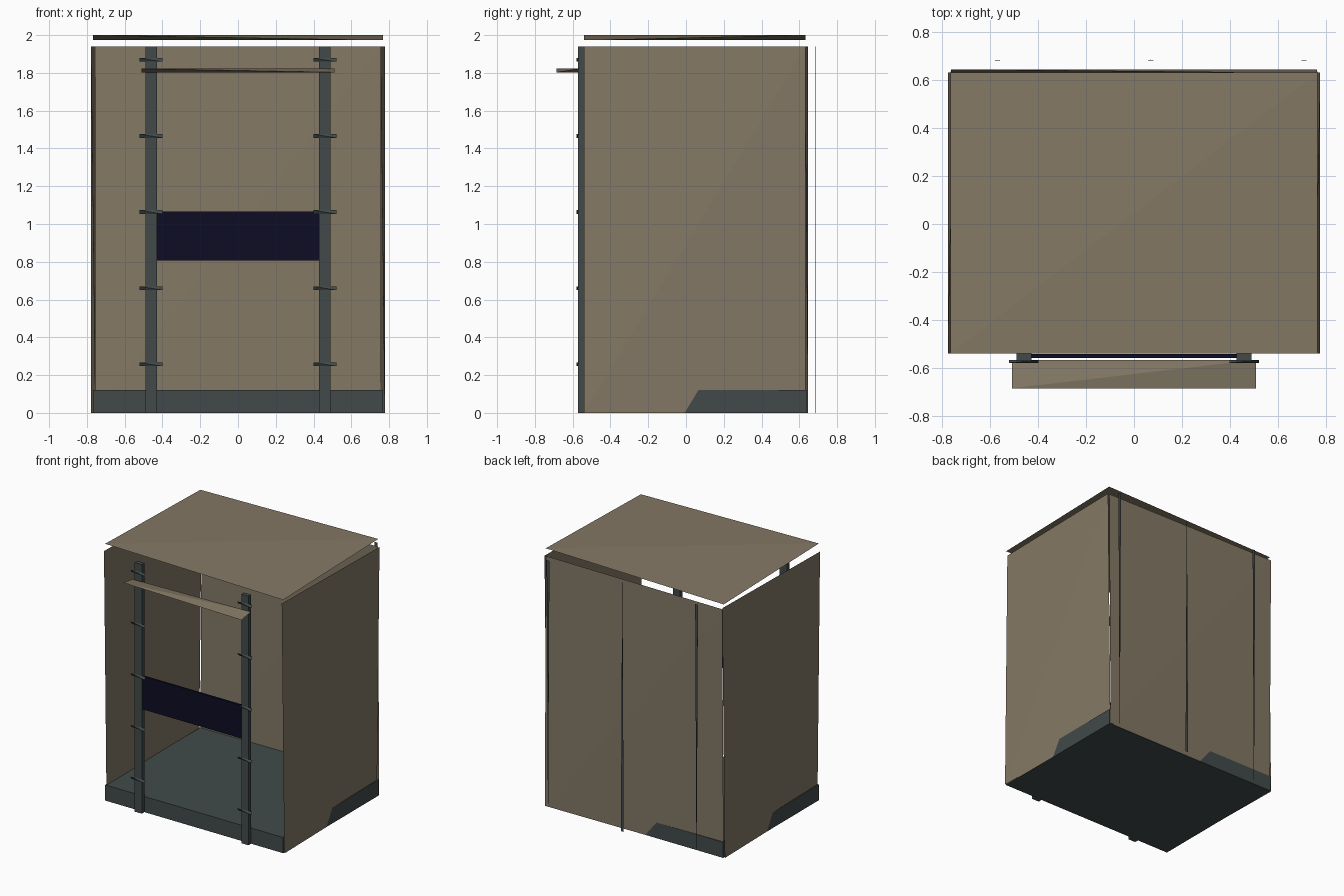
import bpy
import bmesh

if "Cube" in bpy.data.objects:
    bpy.data.objects.remove(bpy.data.objects["Cube"], do_unlink=True)


def make_material(name, rgb):
    mat = bpy.data.materials.new(name)
    mat.use_nodes = True
    color = (*rgb, 1.0)
    mat.diffuse_color = color
    mat.node_tree.nodes["Principled BSDF"].inputs["Base Color"].default_value = color
    return mat


tan = make_material("tan panel", (0.23, 0.19, 0.13))
slate = make_material("slate frame", (0.054, 0.068, 0.068))
navy = make_material("navy board", (0.004, 0.004, 0.017))


def finish(name, bm, mat):
    bmesh.ops.recalc_face_normals(bm, faces=bm.faces[:])
    mesh = bpy.data.meshes.new(name)
    bm.to_mesh(mesh)
    bm.free()
    mesh.materials.append(mat)
    obj = bpy.data.objects.new(name, mesh)
    bpy.context.collection.objects.link(obj)


def box(name, lo, hi, mat):
    bm = bmesh.new()
    bmesh.ops.create_cube(bm, size=1)
    for v in bm.verts:
        for i in range(3):
            v.co[i] = lo[i] if v.co[i] < 0 else hi[i]
    finish(name, bm, mat)


def four_corner_solid(name, points, mat):
    bm = bmesh.new()
    verts = [bm.verts.new(p) for p in points]
    for skip in range(4):
        bm.faces.new([v for i, v in enumerate(verts) if i != skip])
    finish(name, bm, mat)


def twisted_panel(name, lo, hi, mat, parity=1):
    """Thin folded panel spanning alternate corners of a box."""
    ends = (lo, hi)
    points = [(ends[i][0], ends[j][1], ends[k][2])
              for i in (0, 1) for j in (0, 1) for k in (0, 1)
              if (i + j + k) % 2 == parity]
    four_corner_solid(name, points, mat)


def tapered_strip(name, x, y, wide_z, thin_z):
    """Sliver that is broad at one end and narrow at the other."""
    w, d = 0.012, 0.002
    four_corner_solid(name, [(x - w, y, wide_z), (x + w, y, wide_z),
                             (x, y - d, thin_z), (x, y + d, thin_z)], slate)


FRONT, BACK, TOP = -0.54, 0.637, 1.94

# Floor slab
box("floor", (-0.767, FRONT, 0), (0.767, BACK, 0.122), slate)

# Walls and roof
twisted_panel("left_wall", (0.755, FRONT, 0), (0.777, 0.632, TOP), tan)
twisted_panel("right_wall", (-0.777, FRONT, 0), (-0.755, 0.632, TOP), tan)
twisted_panel("back_wall", (-0.765, 0.63, 0), (0.765, 0.646, TOP), tan, parity=0)
twisted_panel("roof", (-0.767, FRONT, 1.973), (0.767, 0.632, 2.0), tan)

# Awning over the opening
twisted_panel("awning", (-0.51, -0.686, 1.803), (0.51, -0.567, 1.822), tan)

# Front posts with their brackets
for side, label in ((1, "left"), (-1, "right")):
    x = 0.46 * side
    box(label + "_post", (x - 0.031, -0.572, 0), (x + 0.031, FRONT, TOP), slate)
    for n in range(5):
        z = 0.257 + 0.403 * n
        twisted_panel(f"{label}_bracket_{n + 1}",
                      (x - 0.061, -0.58, z - 0.01),
                      (x + 0.061, -0.568, z + 0.01), slate)

# Board between the posts
box("counter_board", (-0.43, -0.56, 0.808), (0.43, -0.542, 1.065), navy)

# Tapered strips behind the back wall
tapered_strip("back_strip_left", 0.71, 0.684, TOP, 0)
tapered_strip("back_strip_middle", 0.07, 0.684, 0, TOP)
tapered_strip("back_strip_right", -0.57, 0.684, TOP, 0)
